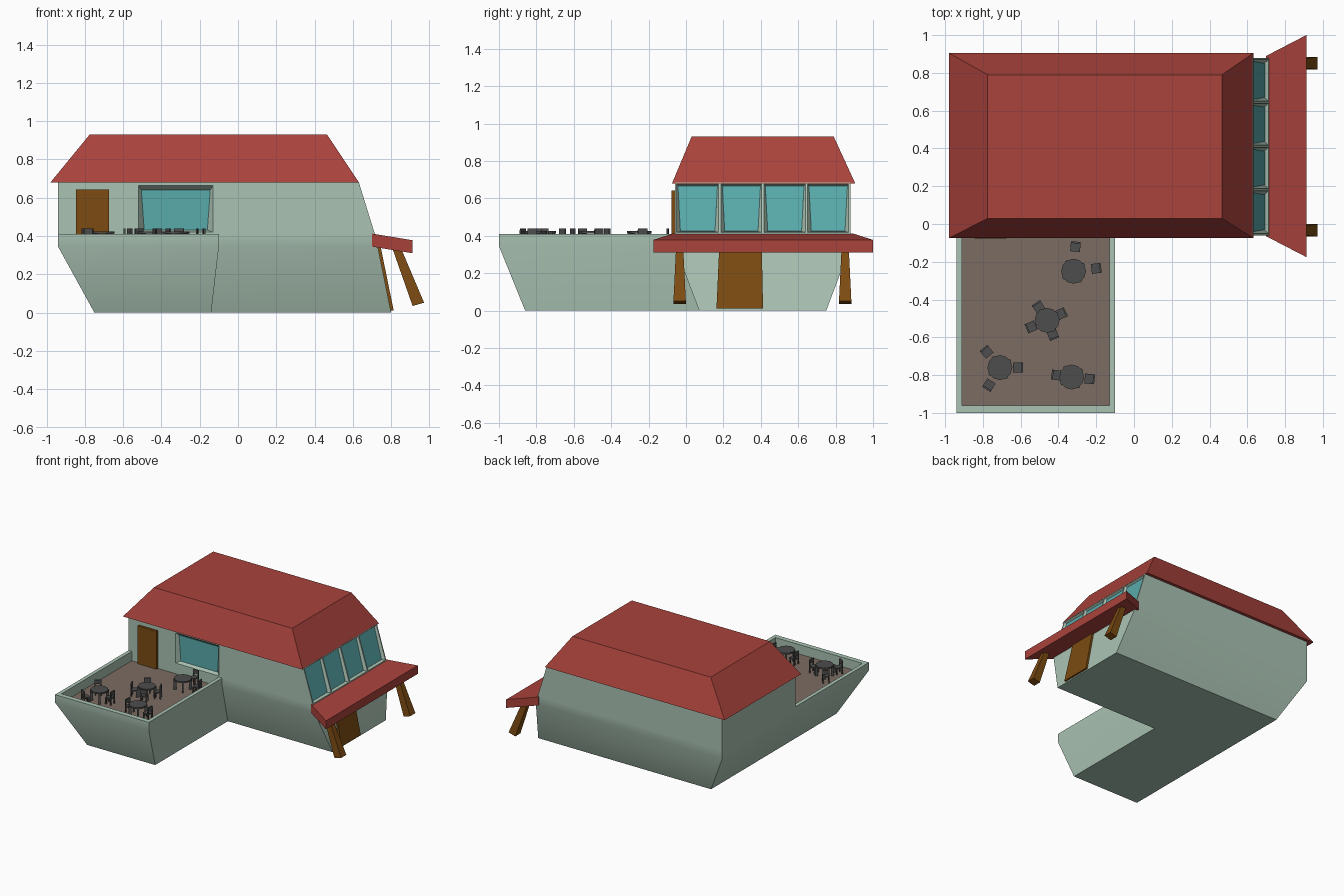
import bpy, bmesh, math
from mathutils import Vector, Matrix

if "Cube" in bpy.data.objects:
    bpy.data.objects.remove(bpy.data.objects["Cube"])


def material(name, rgb):
    m = bpy.data.materials.new(name)
    m.diffuse_color = (*rgb, 1)
    m.use_nodes = True
    m.node_tree.nodes["Principled BSDF"].inputs["Base Color"].default_value = m.diffuse_color
    return m


WALL = material("pale_green", (0.40, 0.54, 0.45))
ROOF = material("red", (0.40, 0.055, 0.045))
GLASS = material("teal_glass", (0.10, 0.40, 0.41))
WOOD = material("brown_wood", (0.20, 0.07, 0.006))
FLOOR = material("deck", (0.20, 0.15, 0.125))
DARK = material("dark_grey", (0.075, 0.075, 0.075))


def finish(name, bm, mat):
    bmesh.ops.recalc_face_normals(bm, faces=bm.faces)
    me = bpy.data.meshes.new(name)
    bm.to_mesh(me)
    bm.free()
    me.materials.append(mat)
    ob = bpy.data.objects.new(name, me)
    bpy.context.collection.objects.link(ob)
    return ob


def loft(name, rings, mat):
    """Closed solid through rings of equal point count."""
    bm = bmesh.new()
    vs = [[bm.verts.new(p) for p in r] for r in rings]
    n = len(vs[0])
    for a, b in zip(vs, vs[1:]):
        for i in range(n):
            bm.faces.new((a[i], a[(i + 1) % n], b[(i + 1) % n], b[i]))
    bm.faces.new(vs[0])
    bm.faces.new(vs[-1])
    return finish(name, bm, mat)


def rect(x0, x1, y0, y1, z):
    return [(x0, y0, z), (x1, y0, z), (x1, y1, z), (x0, y1, z)]


def box(bm, c, s, rot=0):
    m = Matrix.Translation(c) @ Matrix.Rotation(rot, 4, 'Z') @ Matrix.Diagonal((*s, 1))
    bmesh.ops.create_cube(bm, size=1, matrix=m)


# Body: L-shaped hull, raised main block and sunken terrace
DECK, RIM = 0.33, 0.41
bm = bmesh.new()


def ring(x0, x1, x2, y0, y1, y2, z):
    pts = [(x0, y0), (x1, y0), (x1, y1), (x2, y1), (x2, y2), (x0, y2), (x0, y1)]
    return [bm.verts.new((x, y, z)) for x, y in pts]


levels = [ring(-0.75, -0.14, 0.80, -0.86, 0.07, 0.75, 0.0),
          ring(-0.94, -0.10, 0.73, -1.0, -0.06, 0.88, 0.345),
          ring(-0.94, -0.10, 0.715, -1.0, -0.06, 0.88, RIM)]
for a, b in zip(levels, levels[1:]):
    for i in range(7):
        bm.faces.new((a[i], a[(i + 1) % 7], b[(i + 1) % 7], b[i]))
bm.faces.new(levels[0])
A, B, C, D, E, F, G = levels[2]
up = [bm.verts.new(p) for p in [(-0.94, -0.06, 0.685), (-0.10, -0.06, 0.685),
                                (0.63, -0.06, 0.685), (0.63, 0.88, 0.685), (-0.94, 0.88, 0.685)]]
inner = [bm.verts.new(p) for p in rect(-0.91, -0.13, -0.96, -0.06, RIM)]
deck = [bm.verts.new(p) for p in rect(-0.91, -0.13, -0.96, -0.06, DECK)]
a, b, c, g = inner
for f in [(A, B, b, a), (B, C, c, b), (G, A, a, g), (G, g, c, C, up[1], up[0]),
          (C, D, up[2], up[1]), (D, E, up[3], up[2]), (E, F, up[4], up[3]),
          (F, G, up[0], up[4]), up, deck]:
    bm.faces.new(f)
for i in range(4):
    j = (i + 1) % 4
    bm.faces.new((inner[i], inner[j], deck[j], deck[i]))
body = finish("body", bm, WALL)


def window(name, outer, inset, out):
    """Cut a tapered recess into the body and set a pane at its back."""
    outer, inset, out = [Vector(p) for p in outer], [Vector(p) for p in inset], Vector(out)
    far = [p + out * 0.02 for p in outer]
    cutter = loft(name + "_cutter", [inset, outer, far], WALL)
    cutter.hide_render = True
    mod = body.modifiers.new(name, 'BOOLEAN')
    mod.operation, mod.solver, mod.object = 'DIFFERENCE', 'EXACT', cutter
    bpy.context.view_layer.objects.active = body
    bpy.ops.object.modifier_apply(modifier=mod.name)
    bpy.data.objects.remove(cutter)
    loft(name, [[p - out * 0.005 for p in inset], [p + out * 0.003 for p in inset]], GLASS)


# Terrace window
window("terrace_window",
       [(-0.52, -0.06, 0.42), (-0.13, -0.06, 0.42), (-0.13, -0.06, 0.665), (-0.52, -0.06, 0.665)],
       [(-0.49, -0.03, 0.432), (-0.16, -0.03, 0.432), (-0.145, -0.03, 0.64), (-0.505, -0.03, 0.64)],
       (0, -1, 0))

# Row of four windows in the sloping end wall
slope = (0.715 - 0.63) / (0.685 - RIM)
normal = Vector((1, 0, slope)).normalized()


def on_wall(y, z, depth=0):
    return Vector((0.715 - (z - RIM) * slope, y, z)) - normal * depth


for i, (y0, y1) in enumerate([(-0.05, 0.175), (0.187, 0.405), (0.417, 0.638), (0.65, 0.87)]):
    window(f"end_window_{i + 1}",
           [on_wall(y0, 0.418), on_wall(y1, 0.418), on_wall(y1, 0.677), on_wall(y0, 0.677)],
           [on_wall(y0 + 0.02, 0.43, 0.02), on_wall(y1 - 0.02, 0.43, 0.02),
            on_wall(y1 - 0.007, 0.672, 0.02), on_wall(y0 + 0.007, 0.672, 0.02)], normal)

bpy.ops.object.select_all(action='DESELECT')
body.select_set(True)
bpy.context.view_layer.objects.active = body
bpy.ops.object.shade_smooth_by_angle(angle=math.radians(30))

# Roof
loft("roof", [rect(-0.98, 0.632, -0.075, 0.905, 0.68),
              rect(-0.775, 0.465, 0.03, 0.79, 0.93)], ROOF)

# Terrace floor
loft("terrace_floor", [rect(-0.91, -0.13, -0.96, -0.06, DECK - 0.005),
                       rect(-0.91, -0.13, -0.96, -0.06, DECK + 0.004)], FLOOR)

# Doors
loft("terrace_door", [rect(-0.845, -0.675, -0.078, -0.05, DECK),
                      rect(-0.845, -0.675, -0.078, -0.05, 0.642)], WOOD)
loft("entrance_door", [rect(0.78, 0.813, 0.163, 0.412, 0.012),
                       rect(0.71, 0.745, 0.178, 0.405, 0.345)], WOOD)

# Awning over the entrance
profile = [(0.70, -0.065, 0.345), (0.912, -0.175, 0.31), (0.912, -0.175, 0.378), (0.70, -0.065, 0.413)]
loft("awning", [profile, [(x, 0.825 - y, z) for x, y, z in profile]], ROOF)

# Flared leaning posts
for side, y in (("left", -0.034), ("right", 0.851)):
    foot = [(0.912, y - 0.033, 0.035), (0.972, y - 0.033, 0.052),
            (0.972, y + 0.033, 0.052), (0.912, y + 0.033, 0.035)]
    loft(f"{side}_post", [foot, rect(0.805, 0.85, y - 0.019, y + 0.019, 0.34)], WOOD)

# Tables and chairs
TOP = DECK + 0.095
sets = [((-0.32, -0.25), [(-0.31, -0.12), (-0.20, -0.235)]),
        ((-0.46, -0.51), [(-0.505, -0.44), (-0.385, -0.475), (-0.545, -0.545), (-0.43, -0.585)]),
        ((-0.71, -0.76), [(-0.78, -0.677), (-0.615, -0.76), (-0.768, -0.853)]),
        ((-0.33, -0.81), [(-0.41, -0.80), (-0.235, -0.82)])]
for t, ((tx, ty), chairs) in enumerate(sets):
    bm = bmesh.new()
    bmesh.ops.create_cone(bm, cap_ends=True, segments=12, radius1=0.066, radius2=0.066, depth=0.012,
                          matrix=Matrix.Translation((tx, ty, TOP - 0.006)))
    for k in range(4):
        r = math.radians(35 + 90 * k)
        box(bm, (tx + 0.058 * math.cos(r), ty + 0.058 * math.sin(r), (DECK + TOP) / 2 - 0.003),
            (0.022, 0.014, TOP - DECK - 0.006), r)
    finish(f"table_{t + 1}", bm, DARK)
    for k, (cx, cy) in enumerate(chairs):
        r = math.atan2(cy - ty, cx - tx)
        bm = bmesh.new()
        box(bm, (0, 0, 0.053), (0.052, 0.052, 0.009))
        box(bm, (0.022, 0, 0.093), (0.009, 0.05, 0.032))
        for s in (-1, 1):
            box(bm, (-0.021, s * 0.021, 0.025), (0.009, 0.009, 0.05))
            box(bm, (0.022, s * 0.021, 0.05), (0.009, 0.009, 0.1))
        bm.transform(Matrix.Translation((cx, cy, DECK)) @ Matrix.Rotation(r, 4, 'Z'))
        finish(f"chair_{t + 1}_{k + 1}", bm, DARK)
